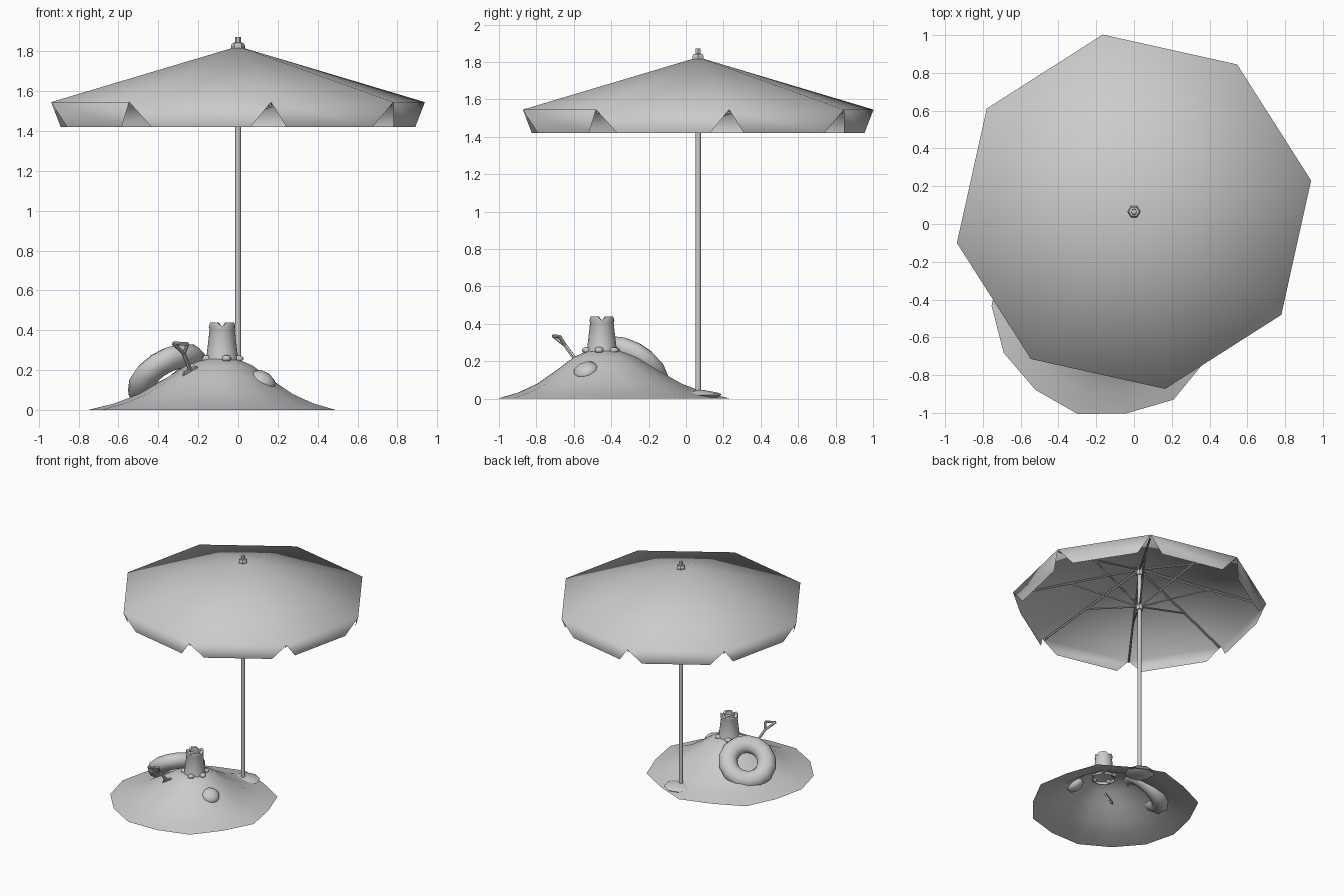
import bpy, bmesh, math, random
from math import cos, sin, pi, radians
from mathutils import Vector

random.seed(4)
if "Cube" in bpy.data.objects:
    bpy.data.objects.remove(bpy.data.objects["Cube"])

grey = bpy.data.materials.new("plain grey")
grey.use_nodes = True
grey.diffuse_color = (0.6, 0.6, 0.6, 1)
grey.node_tree.nodes["Principled BSDF"].inputs["Base Color"].default_value = (0.6, 0.6, 0.6, 1)

POLE = Vector((0, 0.065, 0))
PEAK = Vector((-0.08, -0.45, 0))
MOUND = Vector((-0.135, -0.4, 0))


def finish(bm, name, smooth=None):
    """Turn a bmesh into an object; smooth is the sharp-edge angle in degrees."""
    bmesh.ops.recalc_face_normals(bm, faces=bm.faces)
    mesh = bpy.data.meshes.new(name)
    bm.to_mesh(mesh)
    bm.free()
    mesh.materials.append(grey)
    obj = bpy.data.objects.new(name, mesh)
    bpy.context.collection.objects.link(obj)
    if smooth:
        bpy.ops.object.select_all(action='DESELECT')
        obj.select_set(True)
        bpy.context.view_layer.objects.active = obj
        bpy.ops.object.shade_smooth_by_angle(angle=radians(smooth))
    return obj


def loft(bm, rings, cap_start=False, cap_end=False):
    """Skin a list of equal-length closed rings of points."""
    loops = [[bm.verts.new(p) for p in ring] for ring in rings]
    n = len(loops[0])
    for a, b in zip(loops, loops[1:]):
        for i in range(n):
            j = (i + 1) % n
            bm.faces.new((a[i], a[j], b[j], b[i]))
    if cap_start:
        bm.faces.new(loops[0])
    if cap_end:
        bm.faces.new(loops[-1])
    return loops


def circle(center, r, z, n, start=0):
    return [Vector((center.x + r * cos(start + 2 * pi * i / n),
                    center.y + r * sin(start + 2 * pi * i / n), z)) for i in range(n)]


def lathe(name, center, profile, n, smooth=40, caps=(True, True)):
    bm = bmesh.new()
    loft(bm, [circle(center, r, z, n) for r, z in profile], *caps)
    return finish(bm, name, smooth)


def rod(bm, a, b, r, n=6):
    """Straight bar between two points."""
    d = (b - a).normalized()
    u = d.orthogonal().normalized()
    v = d.cross(u)
    spokes = [(u * cos(2 * pi * i / n) + v * sin(2 * pi * i / n)) * r for i in range(n)]
    loft(bm, [[a + s for s in spokes], [b + s for s in spokes]], True, True)


# Canopy: eight panels, each with a hanging flap cut away at the corners
bm = bmesh.new()
corners = circle(POLE, 0.952, 1.545, 8, radians(10))
hem = circle(POLE, 0.925, 1.42, 8, radians(10))
apex = bm.verts.new(POLE + Vector((0, 0, 1.825)))
rim = [bm.verts.new(p) for p in corners]
for i in range(8):
    j = (i + 1) % 8
    bm.faces.new((apex, rim[i], rim[j]))
    low = [bm.verts.new(hem[i].lerp(hem[j], t)) for t in (0.14, 0.86)]
    bm.faces.new((rim[i], low[0], low[1], rim[j]))
finish(bm, "canopy", 180)

# Ribs along the canopy ridges and struts up from the collar
bm = bmesh.new()
hub = POLE + Vector((0, 0, 1.79))
collar = POLE + Vector((0, 0, 1.47))
for c in corners:
    end = c + Vector((0, 0, -0.02))
    rod(bm, hub, hub.lerp(end, 0.985), 0.008)
    rod(bm, collar, hub.lerp(end, 0.55), 0.007)
finish(bm, "canopy_ribs", 35)

# Pole with collar, hub and finial
lathe("pole", POLE, [(0.015, 0.0), (0.015, 1.82)], 10)
lathe("pole_collar", POLE, [(0.026, 1.44), (0.03, 1.46), (0.026, 1.49)], 8)
lathe("pole_hub", POLE, [(0.026, 1.74), (0.026, 1.8)], 8)
lathe("finial", POLE, [(0.034, 1.81), (0.034, 1.832), (0.027, 1.842),
                       (0.016, 1.844), (0.015, 1.872)], 6, 30)

# Foot plate of scooped sand around the pole
lathe("pole_foot", POLE + Vector((0.01, 0.015, 0)),
      [(0.085, 0.003), (0.112, 0.02), (0.1, 0.03), (0.02, 0.045)], 9, 50)

# Sand mound: open shell running from the peak to an uneven rim
bm = bmesh.new()
rim = [p + (p - MOUND) * 0.03 * sin(3 * i) for i, p in enumerate(circle(MOUND, 0.62, 0, 15, radians(183)))]
profile = [(1, 0), (0.8, 0.033), (0.62, 0.08), (0.42, 0.158), (0.27, 0.222), (0.14, 0.255)]
rings = [[PEAK.lerp(p, t) + Vector((0, 0, h)) for p in rim] for t, h in profile]
loops = loft(bm, rings)
top = bm.verts.new(PEAK + Vector((0, 0, 0.262)))
for i in range(15):
    bm.faces.new((loops[-1][i], loops[-1][(i + 1) % 15], top))
finish(bm, "sand_mound", 180)

# Sand castle tower with a notched rim and a sunken top
bm = bmesh.new()
n = 16
outer = circle(PEAK, 0.065, 0.44, n)
inner = circle(PEAK, 0.042, 0.44, n)
for i in range(n):
    if i % 4 == 0:
        outer[i].z = inner[i].z = 0.418
loft(bm, [circle(PEAK, 0.084, 0.235, n), circle(PEAK, 0.076, 0.29, n),
          circle(PEAK, 0.063, 0.405, n), circle(PEAK, 0.067, 0.415, n),
          outer, inner, circle(PEAK, 0.04, 0.412, n)], False, True)
finish(bm, "castle_tower", 40)


def lump(name, center, size, squash, axis=(0, 0, 1), rough=0.1):
    """Rounded uneven clod, flattened along an axis."""
    bm = bmesh.new()
    bmesh.ops.create_icosphere(bm, subdivisions=2, radius=size)
    turn = Vector((0, 0, 1)).rotation_difference(Vector(axis))
    for v in bm.verts:
        v.co *= 1 + random.uniform(-rough, rough)
        v.co.z *= squash
        v.co = turn @ v.co + Vector(center)
    return finish(bm, name, 50)


# Crumbled sand around the tower foot
for k, a in enumerate((-75, -10, 50, 120, 200)):
    p = PEAK + Vector((cos(radians(a)), sin(radians(a)), 0)) * 0.085
    lump("sand_clod_%d" % (k + 1), (p.x, p.y, 0.258), 0.024, 0.75)

# Shell lying on the slope
lump("shell", (0.125, -0.535, 0.147), 0.07, 0.62, (0.45, -0.3, 0.84), 0.04)

# Swim ring leaning on the back of the mound
bm = bmesh.new()
turn = Vector((0, 0, 1)).rotation_difference(Vector((-0.47, 0.47, 0.75)))
centre = Vector((-0.355, -0.295, 0.172))
rings = []
for i in range(15):
    a = 2 * pi * i / 14
    rings.append([centre + turn @ Vector(((0.148 + 0.072 * cos(b)) * cos(a),
                                          (0.148 + 0.072 * cos(b)) * sin(a),
                                          0.06 * sin(b)))
                  for b in (2 * pi * k / 10 for k in range(10))])
loft(bm, rings)
bmesh.ops.remove_doubles(bm, verts=bm.verts, dist=0.0005)
finish(bm, "swim_ring", 180)

# Toy spade: triangular grip, shaft and a blade sunk into the sand
bm = bmesh.new()
neck = Vector((-0.272, -0.645, 0.283))
grip = [neck, Vector((-0.325, -0.71, 0.335)), Vector((-0.252, -0.675, 0.332))]
for a, b in zip(grip, grip[1:] + grip[:1]):
    rod(bm, a, b, 0.009)
foot = Vector((-0.24, -0.585, 0.2))
rod(bm, neck, foot, 0.011)
down = (foot - neck).normalized()
side = (grip[2] - grip[1]).normalized()
side = (side - down * side.dot(down)).normalized()
flat = down.cross(side)


def blade_ring(along, half):
    p = foot + down * along
    return [p + side * x * half + flat * y * 0.006
            for x, y in ((-1, -1), (1, -1), (1, 1), (-1, 1))]


loft(bm, [blade_ring(-0.01, 0.03), blade_ring(0.01, 0.045),
          blade_ring(0.07, 0.042), blade_ring(0.1, 0.015)], True, True)
finish(bm, "toy_spade", 30)
